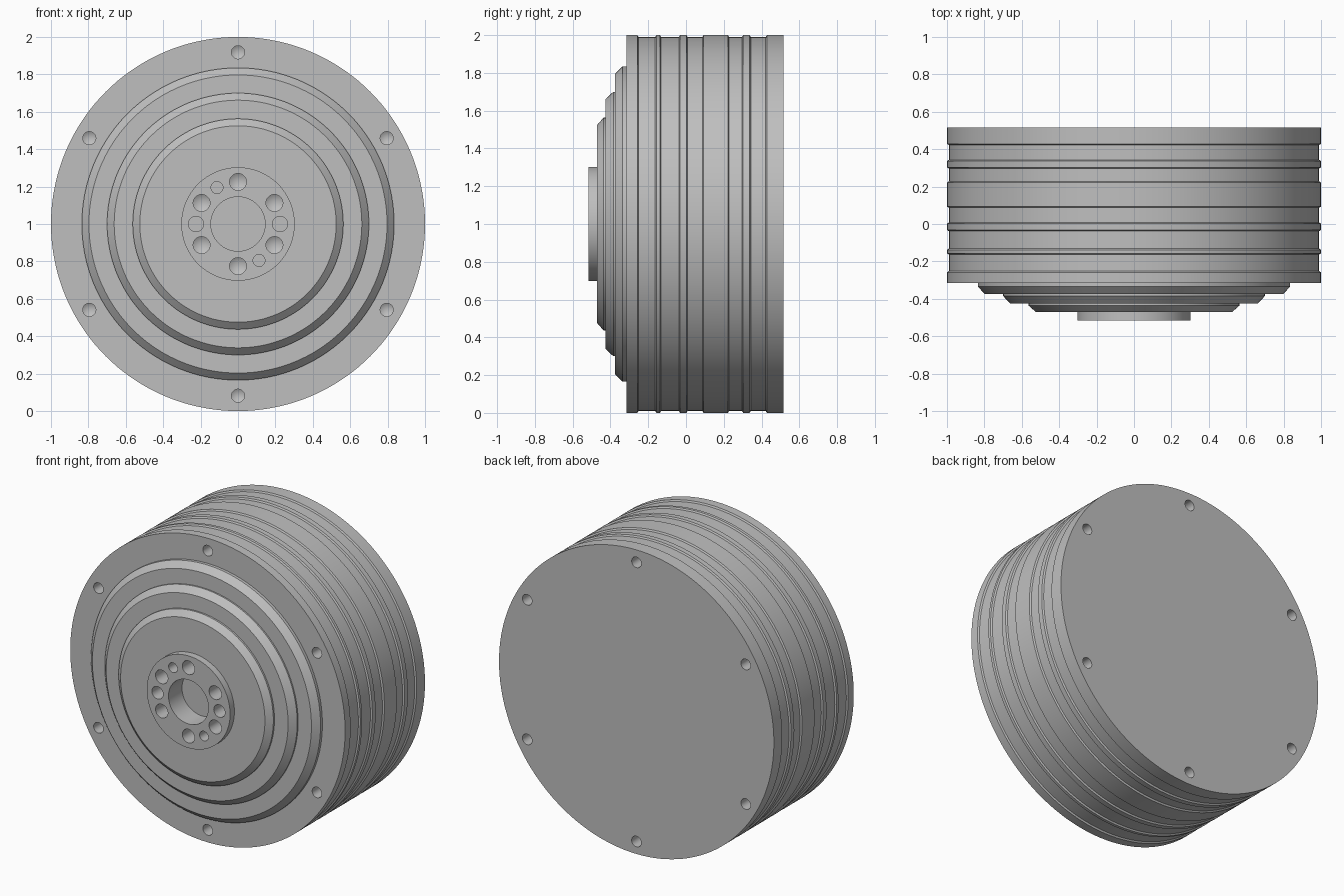
import bpy, bmesh
from math import pi, sin, cos, radians, tan
from mathutils import Matrix, Vector

if "Cube" in bpy.data.objects:
    bpy.data.objects.remove(bpy.data.objects["Cube"], do_unlink=True)

SEGMENTS = 144
FRONT, BACK = -0.315, 0.515
HUB_FRONT, BORE_FLOOR = -0.515, -0.375

steel = bpy.data.materials.new("machined grey")
steel.use_nodes = True
grey = (0.52, 0.52, 0.52, 1)
steel.diffuse_color = grey
steel.node_tree.nodes["Principled BSDF"].inputs["Base Color"].default_value = grey


def new_object(name, bm):
    bmesh.ops.recalc_face_normals(bm, faces=bm.faces)
    mesh = bpy.data.meshes.new(name)
    bm.to_mesh(mesh)
    bm.free()
    mesh.materials.append(steel)
    obj = bpy.data.objects.new(name, mesh)
    bpy.context.collection.objects.link(obj)
    return obj


def lathe(bm, profile, center=(0, 0, 0), steps=SEGMENTS):
    """Revolve (radius, y) points about an axis parallel to y."""
    c = Vector(center)
    verts = [bm.verts.new(c + Vector((r, y, 0))) for r, y in profile]
    edges = [bm.edges.new(pair) for pair in zip(verts, verts[1:])]
    bmesh.ops.spin(bm, geom=verts + edges, cent=c, axis=(0, 1, 0),
                   angle=2 * pi, steps=steps, use_merge=False)
    bmesh.ops.remove_doubles(bm, verts=bm.verts, dist=0.0003)


def hole(bm, angle, distance, radius, y, depth, drilled=True, side=1):
    """Hole cutter running inward from y, with an optional drill-point tip."""
    a = radians(angle)
    center = (distance * cos(a), 0, 1 + distance * sin(a))
    bottom = y + side * depth
    tip = bottom + side * radius * 0.6 if drilled else bottom
    lathe(bm, [(0, y - side * 0.02), (radius, y - side * 0.02),
               (radius, bottom), (0, tip)], center, 28)


# Hub with its blind bore
profile = [(0, BORE_FLOOR), (0.145, BORE_FLOOR), (0.145, HUB_FRONT),
           (0.303, HUB_FRONT), (0.303, -0.47)]

# Three chamfered cover steps: outer radius, front y, shoulder y, back y
for r, front, shoulder, back in ((0.563, -0.47, -0.437, -0.425),
                                 (0.70, -0.425, -0.385, -0.375),
                                 (0.835, -0.375, -0.335, FRONT)):
    profile += [(r - 0.038, front), (r, shoulder), (r, back)]

# Housing wall with shallow grooves between raised bands
profile.append((1.0, FRONT))
for start, end in ((-0.255, -0.16), (-0.135, -0.035), (0.005, 0.09),
                   (0.225, 0.3), (0.34, 0.425)):
    profile += [(1.0, start - 0.003), (0.99, start + 0.003),
                (0.99, end - 0.003), (1.0, end + 0.003)]
profile += [(1.0, BACK), (0, BACK)]

body_mesh = bmesh.new()
lathe(body_mesh, profile, (0, 0, 1))
body = new_object("stepped_housing", body_mesh)

# Hole pattern: rim holes on both ends, bolt circle and dowels on the hub
cut = bmesh.new()
for i in range(6):
    angle = 30 + 60 * i
    hole(cut, angle, 0.918, 0.035, FRONT, 0.1)
    hole(cut, angle, 0.918, 0.035, BACK, 0.1, side=-1)
    hole(cut, angle, 0.225, 0.045, HUB_FRONT, 0.1)
for angle, radius in ((0, 0.041), (180, 0.041), (120, 0.032), (300, 0.032)):
    hole(cut, angle, 0.225, radius, HUB_FRONT, 0.1, drilled=False)
cutter = new_object("hole_cutter", cut)
cutter.hide_render = True

boolean = body.modifiers.new("holes", 'BOOLEAN')
boolean.operation = 'DIFFERENCE'
boolean.solver = 'EXACT'
boolean.object = cutter

# Apply the holes, then smooth the round walls and keep the edges crisp
bpy.ops.object.select_all(action='DESELECT')
body.select_set(True)
bpy.context.view_layer.objects.active = body
bpy.ops.object.modifier_apply(modifier=boolean.name)
bpy.data.objects.remove(cutter, do_unlink=True)
bpy.ops.object.shade_smooth_by_angle(angle=radians(25))
